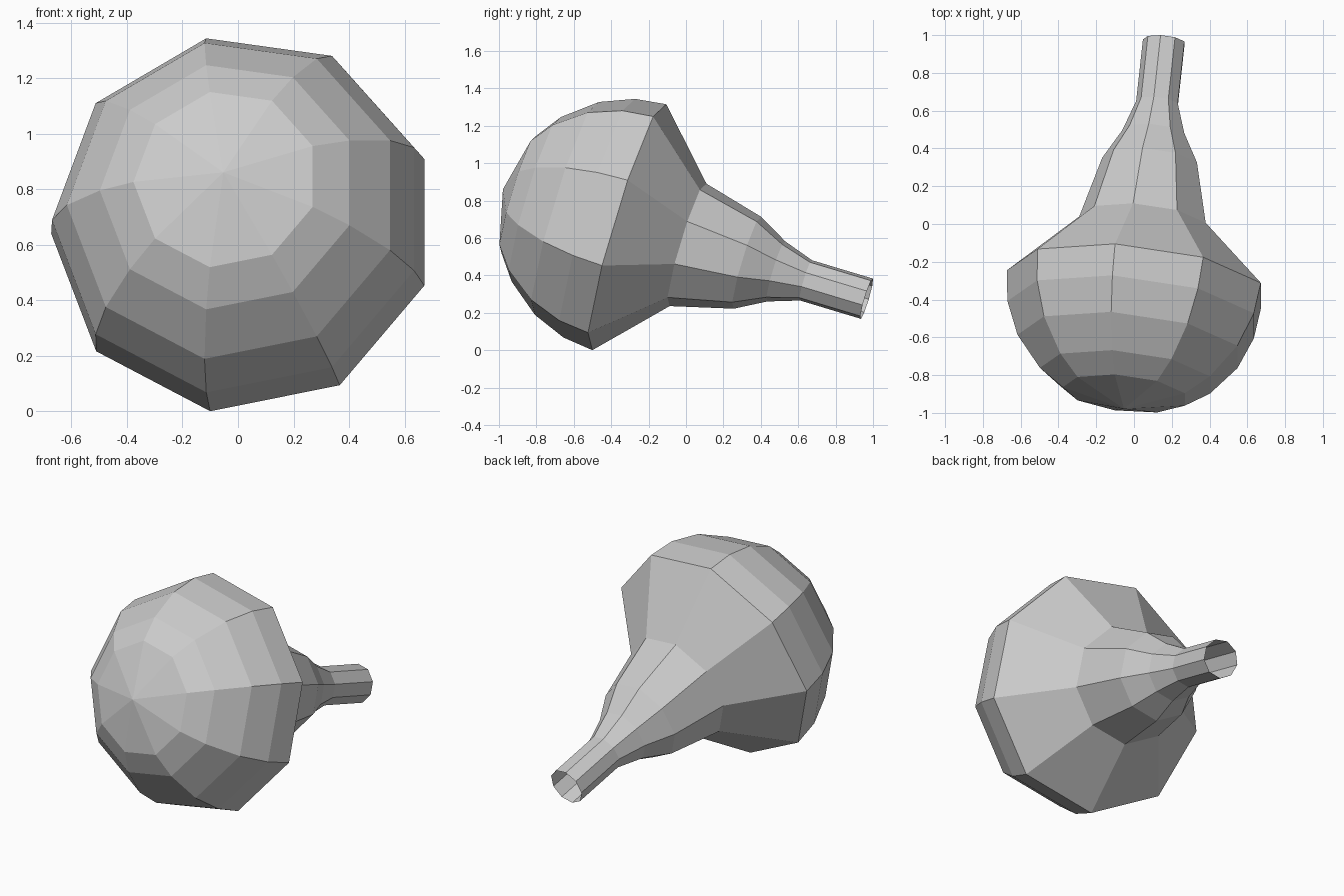
import bpy, bmesh
from math import sin, cos, radians
from mathutils import Vector

if "Cube" in bpy.data.objects:
    bpy.data.objects.remove(bpy.data.objects["Cube"])

SIDES = 9
R = 0.697
CENTRE = Vector((0.02, -0.315, 0.668))             # middle of the widest ring
AXIS = Vector((0.1045, 0.952, -0.2865)).normalized()  # points down the neck
UP = Vector((0, 0.2865, 0.952))
UP = (UP - AXIS * UP.dot(AXIS)).normalized()
SIDE = AXIS.cross(UP).normalized()

# Profile as (distance along axis, radius): half-ball head, then tapering neck
profile = [(-R * cos(radians(t)), R * sin(radians(t))) for t in (28.7, 42, 60, 76, 90)]
profile += [(0.336, 0.347), (0.672, 0.26), (0.835, 0.17), (1.003, 0.114), (1.345, 0.114)]

bm = bmesh.new()


def ring(s, r):
    verts = []
    for k in range(SIDES):
        a = radians(180 + 360 * k / SIDES)
        verts.append(bm.verts.new(CENTRE + AXIS * s + SIDE * r * cos(a) + UP * r * sin(a)))
    return verts


rings = [ring(s, r) for s, r in profile]
apex = bm.verts.new(CENTRE - AXIS * R)

# Tip fan, then quads between rings; neck end stays open
for k in range(SIDES):
    n = (k + 1) % SIDES
    bm.faces.new((apex, rings[0][k], rings[0][n]))
    for a, b in zip(rings, rings[1:]):
        bm.faces.new((a[k], b[k], b[n], a[n]))
bmesh.ops.recalc_face_normals(bm, faces=bm.faces)

# Stand on the ground
low = min(v.co.z for v in bm.verts)
bmesh.ops.translate(bm, vec=(0, 0, -low), verts=bm.verts)

mesh = bpy.data.meshes.new("bulb_body")
bm.to_mesh(mesh)
bm.free()
bpy.context.collection.objects.link(bpy.data.objects.new("bulb_body", mesh))
